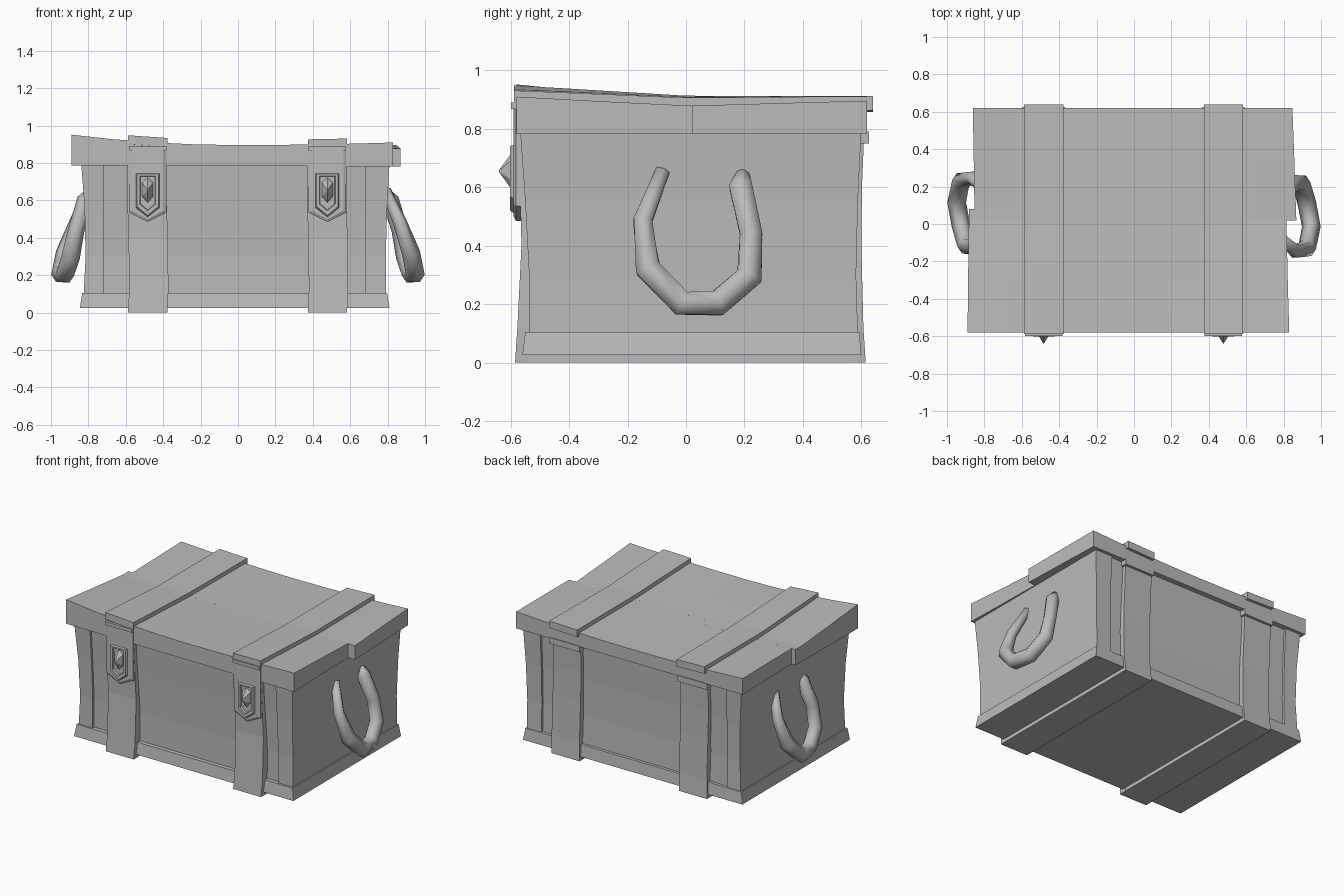
import bpy, bmesh, math
from mathutils import Vector

cube = bpy.data.objects.get("Cube")
if cube:
    bpy.data.objects.remove(cube, do_unlink=True)

grey = bpy.data.materials.new("plain grey")
grey.use_nodes = True
grey.diffuse_color = (0.5, 0.5, 0.5, 1)
grey.node_tree.nodes["Principled BSDF"].inputs["Base Color"].default_value = (0.5, 0.5, 0.5, 1)


def loft(name, rings, smooth=False, caps=True, closed=False):
    """Join equal-length point loops into one solid."""
    bm = bmesh.new()
    loops = [[bm.verts.new(p) for p in ring] for ring in rings]
    n = len(loops[0])
    pairs = list(zip(loops, loops[1:]))
    if closed:
        pairs.append((loops[-1], loops[0]))
    for a, b in pairs:
        for i in range(n):
            j = (i + 1) % n
            bm.faces.new((a[i], a[j], b[j], b[i]))
    if caps and not closed:
        bm.faces.new(loops[0])
        bm.faces.new(loops[-1])
    bmesh.ops.remove_doubles(bm, verts=bm.verts, dist=0.0001)
    bmesh.ops.recalc_face_normals(bm, faces=bm.faces)
    mesh = bpy.data.meshes.new(name)
    bm.to_mesh(mesh)
    bm.free()
    mesh.materials.append(grey)
    for f in mesh.polygons:
        f.use_smooth = smooth
    obj = bpy.data.objects.new(name, mesh)
    bpy.context.collection.objects.link(obj)
    return obj


def rect(x0, x1, y0, y1, z):
    return [(x0, y0, z), (x1, y0, z), (x1, y1, z), (x0, y1, z)]


def box(name, x0, x1, y0, y1, z0, z1):
    return loft(name, [rect(x0, x1, y0, y1, z0), rect(x0, x1, y0, y1, z1)])


def lid_z(x, y):
    """Warped height of the lid's top."""
    front = 0.896 + (0.053 if x < 0 else 0.015) * (x / 0.87) ** 2
    mid = 0.878 + (0.02 * x * x if x < 0 else 0)
    back = 0.872 + 0.024 * (x / 0.85) ** 2
    if y < 0:
        return mid + (front - mid) * min(1, -y / 0.58)
    return mid + (back - mid) * min(1, y / 0.62)


# Body: flared base and slightly bowed walls with recessed front and back
loft("base_trim", [rect(-0.845, 0.81, -0.56, 0.6, 0.025),
                   rect(-0.833, 0.797, -0.55, 0.593, 0.105)])
heights = [0.1, 0.3, 0.55, 0.8]
left = [-0.825, -0.815, -0.82, -0.838]
right = [0.79, 0.79, 0.797, 0.81]
front = [-0.537, -0.537, -0.55, -0.568]
back = [0.588, 0.582, 0.588, 0.6]
levels = list(zip(heights, left, right, front, back))
loft("body_panels", [rect(l, r, f + 0.015, b - 0.015, z) for z, l, r, f, b in levels])
for side, inner in (("right", -0.72), ("left", 0.68)):
    for end in ("front", "back"):
        rings = []
        for z, l, r, f, b in levels:
            x0, x1 = (l, inner) if inner < 0 else (inner, r)
            y0, y1 = (f, f + 0.03) if end == "front" else (b - 0.03, b)
            rings.append(rect(x0, x1, y0, y1, z))
        loft(f"{side}_{end}_corner_post", rings)

# Lid: warped top, with stepped ends halfway along each side
steps = [(-0.58, -0.89, 0.83), (-0.3, -0.887, 0.822), (0.02, -0.883, 0.815),
         (0.02, -0.883, 0.868), (0.08, -0.882, 0.866), (0.08, -0.853, 0.866),
         (0.35, -0.857, 0.857), (0.62, -0.862, 0.847)]
rings = []
for y, x0, x1 in steps:
    ring = [(x0, y, 0.787), (x1, y, 0.782)]
    for i in range(9):
        x = x1 + (x0 - x1) * i / 8
        ring.append((x, y, lid_z(x, y)))
    rings.append(ring)
loft("lid", rings)


def strap_set(side, cx):
    """Straps all round, with a hinge behind and a clasp in front."""
    w = 0.105
    x0, x1 = cx - w, cx + w

    # Strap over the lid
    rings = []
    for y in (-0.588, -0.4, -0.2, 0, 0.2, 0.4, 0.64):
        lo, hi = lid_z(x0, y), lid_z(x1, y)
        rings.append([(x0, y, lo - 0.02), (x1, y, hi - 0.02),
                      (x1, y, hi + 0.028), (x0, y, lo + 0.028)])
    loft(side + "_lid_strap", rings)

    # Front, back and bottom straps
    path = [(0, -0.585, 0.615), (0.12, -0.577, 0.607), (0.4, -0.563, 0.6),
            (0.6, -0.568, 0.602), (0.79, -0.58, 0.61)]
    sway = [0, 0.006, 0.003, -0.004, -0.004]
    loft(side + "_front_strap", [rect(x0 + s, x1 + s, f, f + 0.05, z)
                                 for (z, f, b), s in zip(path, sway)])
    loft(side + "_back_strap", [rect(x0 + s, x1 + s, b - 0.05, b, z)
                                for (z, f, b), s in zip(path, sway)])
    box(side + "_bottom_strap", x0, x1, -0.56, 0.59, 0, 0.03)
    box(side + "_hinge", x0 - 0.008, x1 + 0.008, 0.58, 0.626, 0.75, 0.79)

    # Clasp plate with a pointed end, a raised rim and a spike
    def shield(y, half, top, shoulder, tip):
        return [(cx - half, y, top), (cx - half, y, shoulder), (cx, y, tip),
                (cx + half, y, shoulder), (cx + half, y, top)]
    loft(side + "_clasp_plate", [shield(-0.56, 0.1, 0.88, 0.535, 0.485),
                                 shield(-0.582, 0.1, 0.88, 0.535, 0.485),
                                 shield(-0.59, 0.085, 0.87, 0.545, 0.5)])
    box(side + "_clasp_bar", cx - 0.1, cx + 0.1, -0.598, -0.57, 0.868, 0.89)
    loft(side + "_clasp_rim", [shield(-0.588, 0.064, 0.745, 0.56, 0.51),
                               shield(-0.602, 0.057, 0.74, 0.567, 0.52),
                               shield(-0.602, 0.042, 0.73, 0.58, 0.545),
                               shield(-0.588, 0.038, 0.728, 0.583, 0.55)], closed=True)

    def gem(y, s):
        return [(cx + s * 0.032 * a, y, 0.655 + s * 0.072 * b) for a, b in
                ((0, 1), (1, 0.6), (1, -0.5), (0, -1), (-1, -0.5), (-1, 0.6))]
    loft(side + "_clasp_spike", [gem(-0.585, 1), gem(-0.603, 0.75), gem(-0.64, 0.04)])


strap_set("right", -0.483)
strap_set("left", 0.478)

# Handles: drooping six-sided loops, one turned half round from the other
handle = [(0.79, -0.08, 0.655, 0.028), (0.865, -0.148, 0.485, 0.037),
          (0.925, -0.13, 0.32, 0.049), (0.948, -0.015, 0.203, 0.05),
          (0.925, 0.108, 0.203, 0.05), (0.895, 0.217, 0.295, 0.05),
          (0.865, 0.223, 0.44, 0.044), (0.815, 0.187, 0.605, 0.045),
          (0.79, 0.195, 0.65, 0.022)]


def make_handle(name, turned):
    pts = [Vector(p[:3]) for p in handle]
    rings = []
    for i, p in enumerate(pts):
        t = (pts[min(i + 1, len(pts) - 1)] - pts[max(i - 1, 0)]).normalized()
        u = (Vector((1, 0, 0)) - t * t.x).normalized()
        v = t.cross(u)
        r = handle[i][3]
        ring = []
        for k in range(6):
            a = math.tau * k / 6
            q = p + r * (math.cos(a) * u + math.sin(a) * v)
            ring.append((-q.x, 0.1 - q.y, q.z) if turned else tuple(q))
        rings.append(ring)
    loft(name, rings, smooth=True)


make_handle("left_handle", False)
make_handle("right_handle", True)
